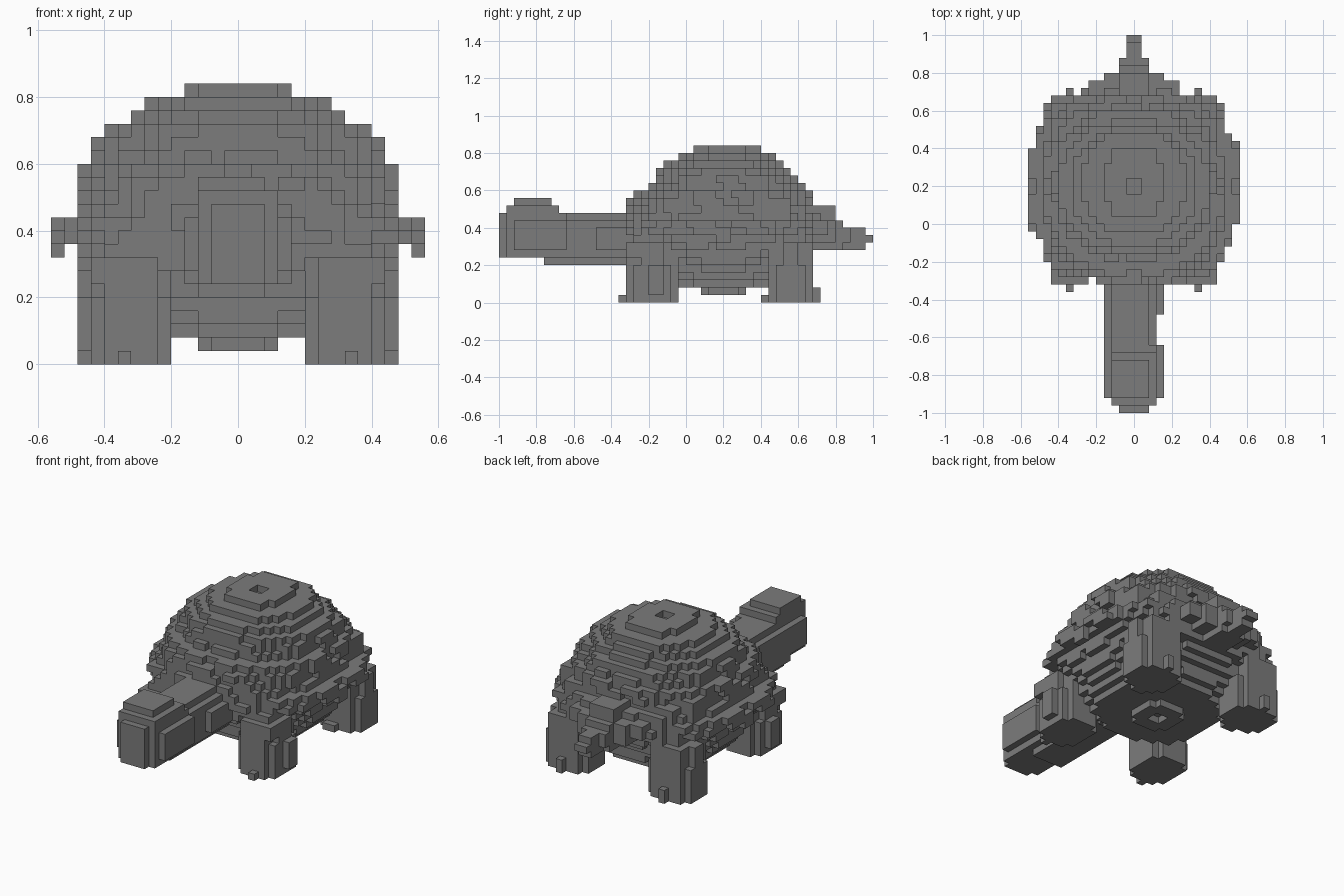
import bpy, bmesh, math

old = bpy.data.objects.get("Cube")
if old:
    bpy.data.objects.remove(old, do_unlink=True)

U = 0.04  # size of one cube
grey = bpy.data.materials.new("stone_grey")
grey.use_nodes = True
grey.diffuse_color = (0.2, 0.2, 0.2, 1)
grey.node_tree.nodes["Principled BSDF"].inputs["Base Color"].default_value = (0.2, 0.2, 0.2, 1)

parts = {}


def box(x0, x1, y0, y1, z0, z1):
    """All cells inside a box given in metres."""
    r = [range(round(a / U), round(b / U)) for a, b in ((x0, x1), (y0, y1), (z0, z1))]
    return {(i, j, k) for i in r[0] for j in r[1] for k in r[2]}


def disc(layer, cx, cy, rx, ry, power=2.0, ripple=0.0):
    """One layer of cells inside a rounded outline, optionally with scute ripples."""
    cells = set()
    for i in range(-14, 14):
        for j in range(-25, 25):
            x, y = (i + 0.5) * U - cx, (j + 0.5) * U - cy
            wave = 1 + ripple * math.cos(12 * math.atan2(y, x) + layer * math.pi / 2)
            if abs(x / rx) ** power + abs(y / ry) ** power <= wave:
                cells.add((i, j, layer))
    return cells


def mirrored(cells):
    return cells | {(-1 - i, j, k) for i, j, k in cells}


# Rounded underside, with a small ring-shaped plate below it
belly = set()
for layer, r in enumerate((0.34, 0.37, 0.40, 0.43, 0.46), start=2):
    belly |= disc(layer, 0, 0.2, r, r - 0.02, 2.2)
belly |= disc(1, 0, 0.2, 0.125, 0.125) - box(-0.04, 0.04, 0.16, 0.24, 0.04, 0.08)
parts["belly"] = belly

# Wide shell rim, then a stepped dome
shell = set()
rim = ((0.47, 0.49), (0.48, 0.51), (0.55, 0.52), (0.55, 0.52), (0.48, 0.51))
for layer, (rx, ry) in enumerate(rim, start=7):
    shell |= disc(layer, 0, 0.2, rx, ry, 2.7, 0.07)
dome = ((0.47, 0.49, 0.18), (0.47, 0.49, 0.18), (0.47, 0.47, 0.2), (0.43, 0.41, 0.22), (0.43, 0.38, 0.22),
        (0.40, 0.35, 0.2), (0.33, 0.32, 0.2), (0.28, 0.27, 0.22), (0.17, 0.19, 0.22))
for layer, (rx, ry, cy) in enumerate(dome, start=12):
    shell |= disc(layer, 0, cy, rx, ry, 2.4 if layer < 15 else 2.2, 0.06 if layer < 17 else 0)
shell |= mirrored(box(0.52, 0.56, 0.16, 0.24, 0.32, 0.36))
# Scutes bulging over the hips
shell |= mirrored(box(0.28, 0.44, 0.44, 0.56, 0.44, 0.56) | box(0.24, 0.36, 0.48, 0.64, 0.40, 0.52))
shell -= box(-0.04, 0.04, 0.16, 0.24, 0.80, 0.84)
parts["shell"] = shell

# Neck and rounded head
parts["neck"] = (box(-0.12, 0.08, -0.76, -0.16, 0.20, 0.48)
                 | box(-0.16, 0.12, -0.76, -0.16, 0.24, 0.44)
                 | box(-0.16, 0.16, -0.48, -0.16, 0.28, 0.40))
parts["head"] = (box(-0.16, 0.16, -0.92, -0.64, 0.28, 0.44)
                 | box(-0.12, 0.12, -0.96, -0.64, 0.24, 0.48)
                 | box(-0.08, 0.08, -1.00, -0.92, 0.24, 0.48)
                 | box(-0.12, 0.12, -0.96, -0.68, 0.48, 0.52)
                 | box(-0.12, 0.08, -0.92, -0.72, 0.52, 0.56))

# Tapering tail with its broad stepped base
parts["tail"] = (box(-0.24, 0.24, 0.60, 0.76, 0.36, 0.44)
                 | box(-0.16, 0.16, 0.60, 0.80, 0.32, 0.44)
                 | box(-0.08, 0.08, 0.60, 0.80, 0.28, 0.52)
                 | box(-0.08, 0.08, 0.76, 0.84, 0.28, 0.44)
                 | box(-0.08, 0.08, 0.80, 0.88, 0.32, 0.40)
                 | box(-0.04, 0.04, 0.84, 0.96, 0.28, 0.40)
                 | box(-0.04, 0.04, 0.96, 1.00, 0.32, 0.36))

# Four rounded legs with shoulders and small toes
for name, cx, cy, rx, ry, toe in (("front", 0.32, -0.18, 0.125, 0.15, -0.36),
                                  ("hind", 0.34, 0.56, 0.145, 0.13, 0.68)):
    leg = set()
    for layer in range(8):
        slim = 0 if layer < 5 else 0.02
        leg |= disc(layer, cx, cy, rx - slim, ry, 2.6)
    leg |= box(0.32, 0.36, toe, toe + 0.04, 0, 0.04 if name == "front" else 0.08)
    leg |= box(0.24, 0.40, cy - 0.1, cy + 0.1, 0.28, 0.36)
    if name == "hind":
        leg |= box(0.28, 0.36, 0.40, 0.44, 0, 0.04)
    else:
        leg |= box(0.32, 0.44, -0.32, -0.20, 0.24, 0.32)
        leg |= box(0.44, 0.48, -0.20, -0.12, 0.04, 0.20)
    parts[name + "_leg_left"] = leg
    parts[name + "_leg_right"] = mirrored(leg) - leg

# Skin the outer faces of every part
solid = set().union(*parts.values())
claimed = set()
for name, cells in parts.items():
    cells = cells - claimed
    claimed |= cells
    bm = bmesh.new()
    verts = {}
    for cell in cells:
        for axis in range(3):
            for side in (0, 1):
                near = list(cell)
                near[axis] += 2 * side - 1
                if tuple(near) in solid:
                    continue
                b, c = (axis + 1) % 3, (axis + 2) % 3
                loop = []
                for db, dc in ((0, 0), (1, 0), (1, 1), (0, 1)):
                    p = list(cell)
                    p[axis] += side
                    p[b] += db
                    p[c] += dc
                    p = tuple(p)
                    if p not in verts:
                        verts[p] = bm.verts.new([v * U for v in p])
                    loop.append(verts[p])
                bm.faces.new(loop if side else loop[::-1])
    mesh = bpy.data.meshes.new(name)
    bm.to_mesh(mesh)
    bm.free()
    mesh.materials.append(grey)
    bpy.context.collection.objects.link(bpy.data.objects.new(name, mesh))
